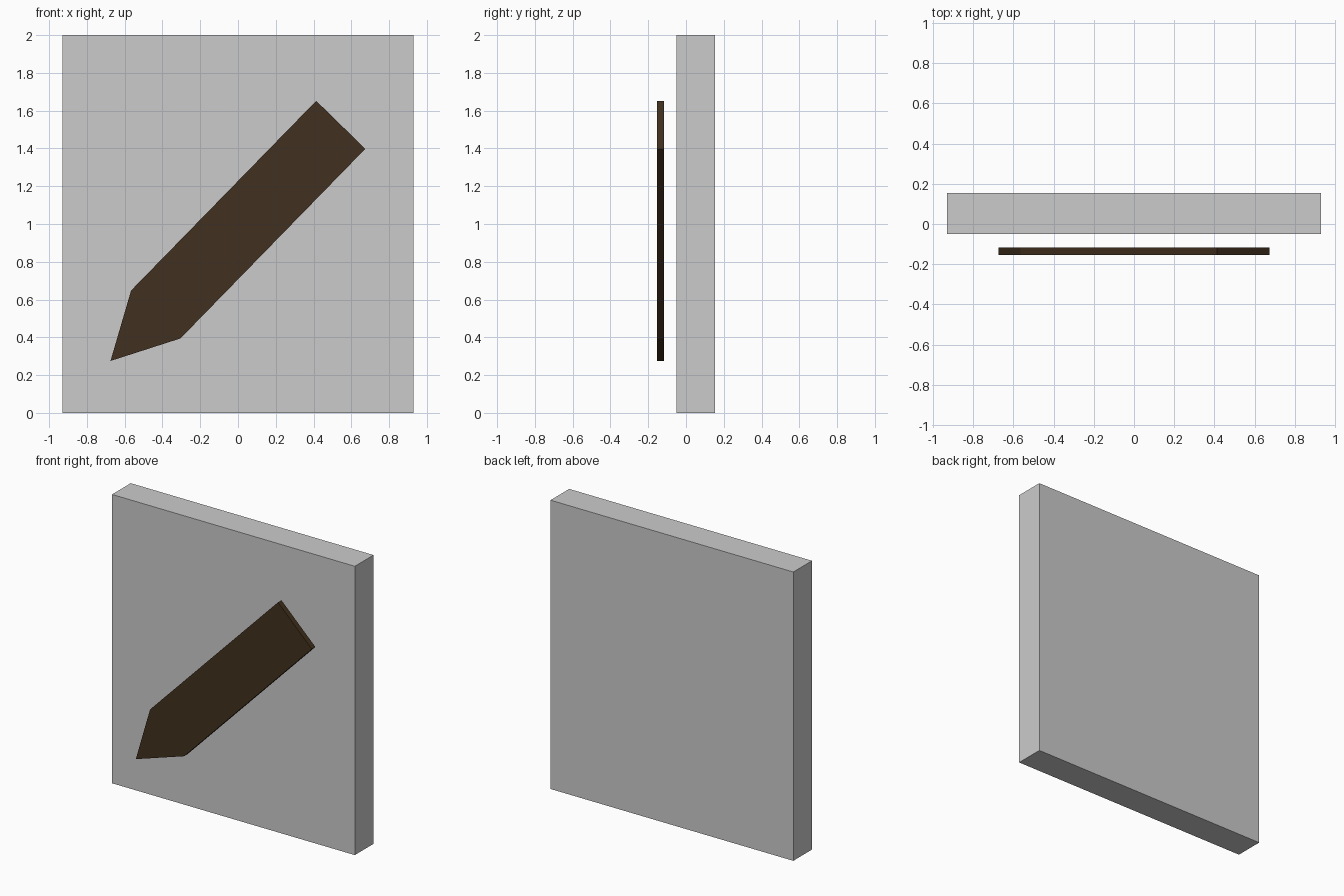
import bpy, bmesh

if "Cube" in bpy.data.objects:
    bpy.data.objects.remove(bpy.data.objects["Cube"])


def prism(name, profile, y_front, y_back):
    """Extrude an (x, z) outline from y_front to y_back."""
    bm = bmesh.new()
    face = bm.faces.new([bm.verts.new((x, y_front, z)) for x, z in profile])
    ext = bmesh.ops.extrude_face_region(bm, geom=[face])
    moved = [v for v in ext["geom"] if isinstance(v, bmesh.types.BMVert)]
    bmesh.ops.translate(bm, verts=moved, vec=(0, y_back - y_front, 0))
    bmesh.ops.recalc_face_normals(bm, faces=bm.faces)
    mesh = bpy.data.meshes.new(name)
    bm.to_mesh(mesh)
    bm.free()
    obj = bpy.data.objects.new(name, mesh)
    bpy.context.collection.objects.link(obj)
    return obj


# Thick upright panel
prism("panel", [(-0.93, 0), (0.93, 0), (0.93, 2), (-0.93, 2)], -0.05, 0.154)

# Thin pencil-shaped plate floating in front of the panel
pencil = prism("pencil_plate", [(-0.675, 0.275), (-0.305, 0.394), (0.674, 1.398),
                                (0.414, 1.652), (-0.566, 0.648)], -0.154, -0.116)

# Dark brown plate colour
brown = bpy.data.materials.new("dark_brown")
brown.diffuse_color = (0.053, 0.03, 0.013, 1)
brown.use_nodes = True
brown.node_tree.nodes["Principled BSDF"].inputs["Base Color"].default_value = brown.diffuse_color
pencil.data.materials.append(brown)
